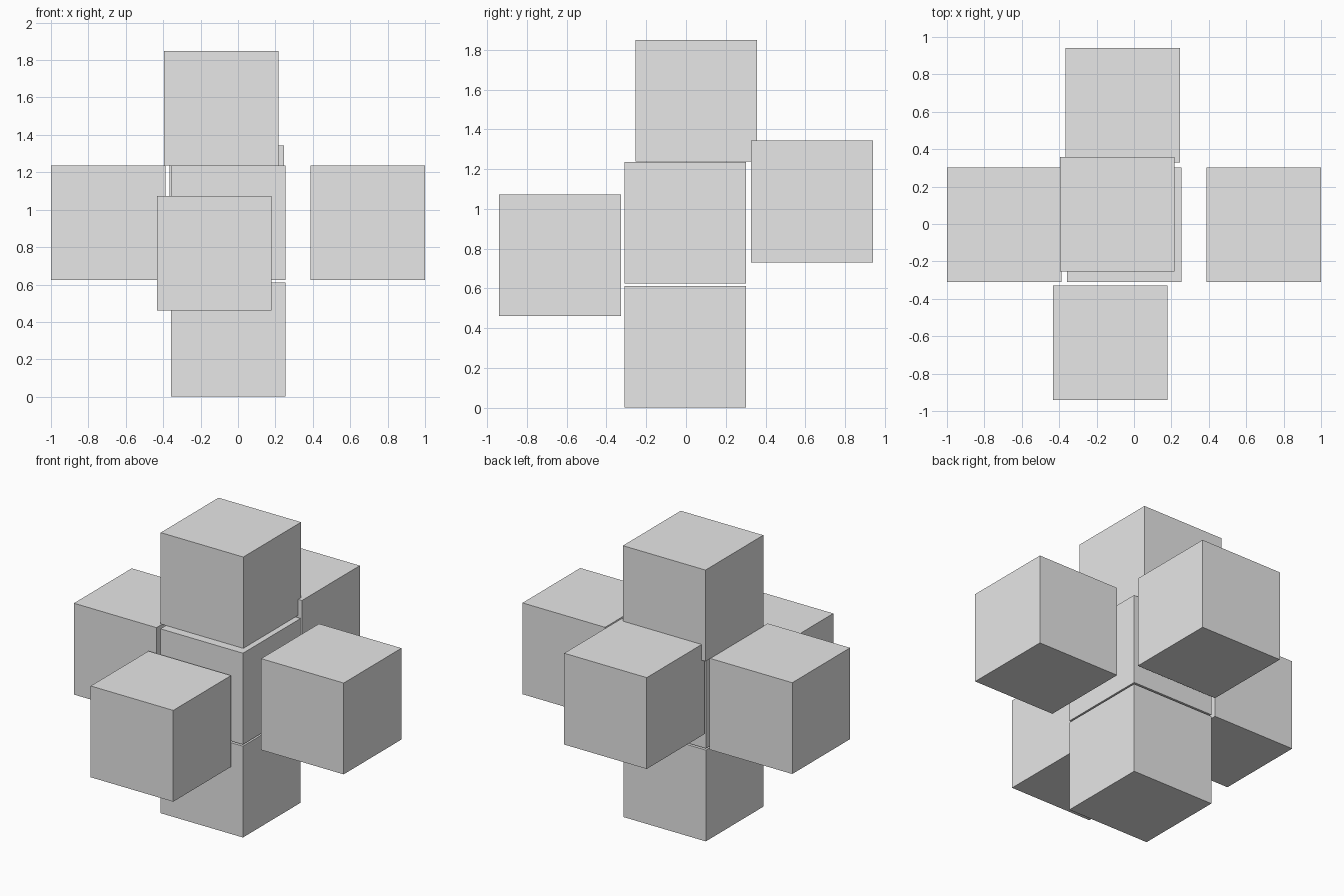
import bpy

# Remove the default object if present
default = bpy.data.objects.get("Cube")
if default:
    bpy.data.objects.remove(default, do_unlink=True)

SIZE = 0.612

# One plain grey for every block
grey = bpy.data.materials.new("light_grey")
grey.use_nodes = True
colour = (0.8, 0.8, 0.8, 1.0)
grey.diffuse_color = colour
grey.node_tree.nodes["Principled BSDF"].inputs["Base Color"].default_value = colour


def add_block(name, centre):
    bpy.ops.mesh.primitive_cube_add(size=SIZE, location=centre)
    block = bpy.context.object
    block.name = name
    block.data.name = name
    block.data.materials.append(grey)


# A middle block with one neighbour on each side, slightly offset
blocks = {
    "middle_block": (-0.053, -0.003, 0.929),
    "bottom_block": (-0.053, -0.003, 0.306),
    "top_block": (-0.089, 0.052, 1.543),
    "right_block": (-0.694, -0.003, 0.929),
    "left_block": (0.694, -0.003, 0.929),
    "front_block": (-0.128, -0.634, 0.767),
    "back_block": (-0.061, 0.634, 1.037),
}
for name, centre in blocks.items():
    add_block(name, centre)
